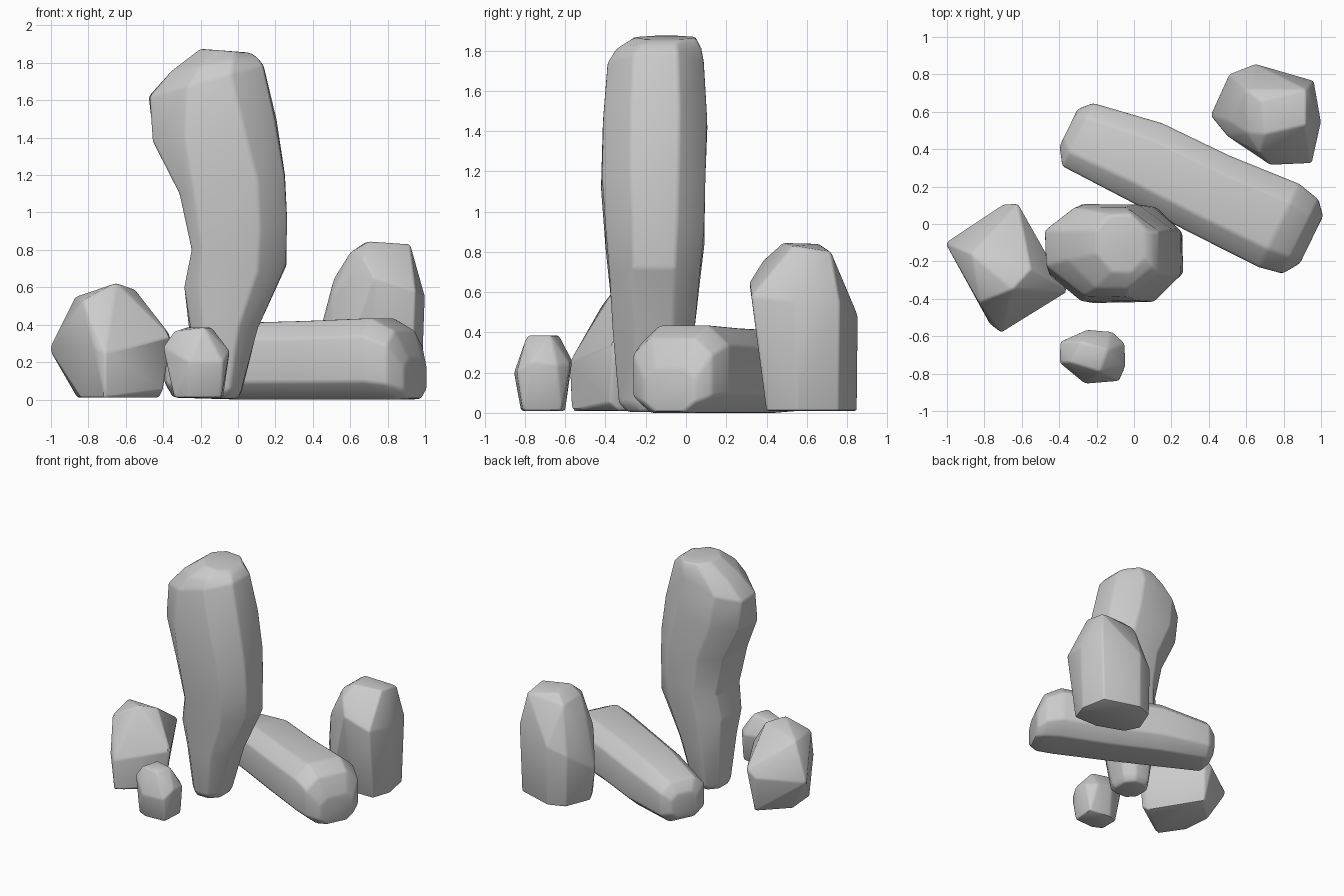
import bpy, bmesh, math, random
from mathutils import Vector, Matrix

if "Cube" in bpy.data.objects:
    bpy.data.objects.remove(bpy.data.objects["Cube"])

random.seed(4)

def finish(bm, name, width):
    # Merge flat facets, round the edges and shade smooth
    bmesh.ops.dissolve_limit(bm, angle_limit=math.radians(4), verts=bm.verts[:], edges=bm.edges[:])
    bmesh.ops.recalc_face_normals(bm, faces=bm.faces[:])
    edges = [e for e in bm.edges if len(e.link_faces) == 2 and e.calc_face_angle(0) > math.radians(14)]
    bmesh.ops.bevel(bm, geom=edges, offset=width, segments=2, profile=0.5,
                    affect='EDGES', clamp_overlap=True)
    me = bpy.data.meshes.new(name)
    bm.to_mesh(me)
    bm.free()
    ob = bpy.data.objects.new(name, me)
    bpy.context.collection.objects.link(ob)
    bpy.ops.object.select_all(action='DESELECT')
    ob.select_set(True)
    bpy.context.view_layer.objects.active = ob
    bpy.ops.object.shade_smooth_by_angle(angle=math.radians(35))

def hull_stone(name, pts, width=0.012):
    bm = bmesh.new()
    for p in pts:
        bm.verts.new(p)
    bmesh.ops.convex_hull(bm, input=bm.verts[:])
    loose = [v for v in bm.verts if not v.link_faces]
    bmesh.ops.delete(bm, geom=loose, context='VERTS')
    finish(bm, name, width)

def ring(a0, a1, b0, b1, c=0.27, k=1.0):
    # Rectangle with cut corners; k scales the cut of the first corner
    a, b = (a1 - a0) * c, (b1 - b0) * c
    return [(a0 + a * k, b0), (a1 - a, b0), (a1, b0 + b), (a1, b1 - b),
            (a1 - a, b1), (a0 + a, b1), (a0, b1 - b), (a0, b0 + b * k)]

def loft_stone(name, rings, width=0.015):
    bm = bmesh.new()
    vs = [[bm.verts.new(p) for p in r] for r in rings]
    for r0, r1 in zip(vs, vs[1:]):
        for i in range(len(r0)):
            j = (i + 1) % len(r0)
            bm.faces.new((r0[i], r0[j], r1[j], r1[i]))
    bm.faces.new(vs[0][::-1])
    bm.faces.new(vs[-1])
    finish(bm, name, width)

def jit():
    return random.uniform(-0.006, 0.006)

# Tall standing stone: z at left, z at right, x range, y range, front-left corner cut
tall = [(0.005, 0.005, -.22, 0, -.29, -.05, 1), (.05, .05, -.23, .02, -.33, -.02, 1),
        (.40, .38, -.26, .10, -.36, .04, .7), (.60, .72, -.285, .255, -.38, .07, .6),
        (.80, .95, -.25, .26, -.395, .09, .4), (1.10, 1.20, -.31, .25, -.42, .10, .55),
        (1.38, 1.50, -.45, .20, -.41, .11, 1), (1.62, 1.79, -.475, .13, -.39, .09, 1.3),
        (1.755, 1.835, -.36, .10, -.34, .075, 1.3),
        (1.875, 1.855, -.20, .06, -.26, .05, 1.2)]
rings = []
for n, (zl, zr, x0, x1, y0, y1, k) in enumerate(tall):
    s = 1 if 0 < n < len(tall) - 1 else 0
    rings.append([(x + s * jit(), y + s * jit(), zl + (zr - zl) * (x - x0) / (x1 - x0))
                  for x, y in ring(x0, x1, y0, y1, 0.27, k)])
loft_stone("standing_stone", rings)

# Fallen stone: position along its axis, width range, height range
fallen = [(-.54, .20, .42, .06, .25), (-.48, .11, .485, .01, .33), (-.10, .10, .55, 0, .41),
          (.30, .09, .552, 0, .42), (.70, .085, .58, 0, .435), (.83, .11, .55, 0, .37),
          (.89, .20, .48, .005, .22)]
rot = Matrix.Rotation(math.radians(-26), 3, 'Z')
loft_stone("fallen_stone", [
    [rot @ Vector((u, v, z)) for v, z in ring(v0, v1, z0, z1, 0.22)]
    for u, v0, v1, z0, z1 in fallen])

# Left block
hull_stone("left_block", [
    (-.86, -.14, .01), (-.66, .06, .01), (-.42, -.33, .01), (-.71, -.57, .01), (-.84, -.38, .01),
    (-1.01, -.10, .27), (-.70, .105, .30), (-.62, .11, .36), (-.355, -.36, .34),
    (-.40, -.38, .05), (-.71, -.58, .25), (-.77, -.535, .28), (-.87, -.16, .55),
    (-.65, -.35, .625), (-.55, -.24, .59), (-.83, -.42, .53)])

# Small front pebble
hull_stone("front_pebble", [
    (-.34, -.78, .01), (-.34, -.63, .01), (-.26, -.82, .01), (-.09, -.81, .01),
    (-.08, -.62, .01), (-.26, -.60, .01), (-.40, -.74, .28), (-.395, -.63, .27),
    (-.26, -.855, .20), (-.08, -.84, .20), (-.045, -.76, .26), (-.05, -.64, .24),
    (-.25, -.565, .26), (-.12, -.575, .24), (-.34, -.74, .365), (-.18, -.79, .385),
    (-.14, -.67, .385), (-.28, -.63, .385)])

# Rear upright block
hull_stone("rear_block", [
    (.44, .60, .01), (.50, .48, .01), (.72, .40, .01), (.93, .40, .01), (.98, .55, .01),
    (.94, .76, .01), (.65, .85, .01), (.52, .80, .01),
    (.41, .58, .26), (.51, .80, .42), (.50, .47, .55), (.65, .855, .48), (.96, .765, .55),
    (1.0, .55, .55), (.95, .325, .58), (.73, .315, .65), (.51, .55, .64),
    (.67, .38, .755), (.60, .49, .785), (.60, .72, .78), (.70, .48, .845),
    (.68, .66, .84), (.92, .53, .83), (.92, .72, .80)])
